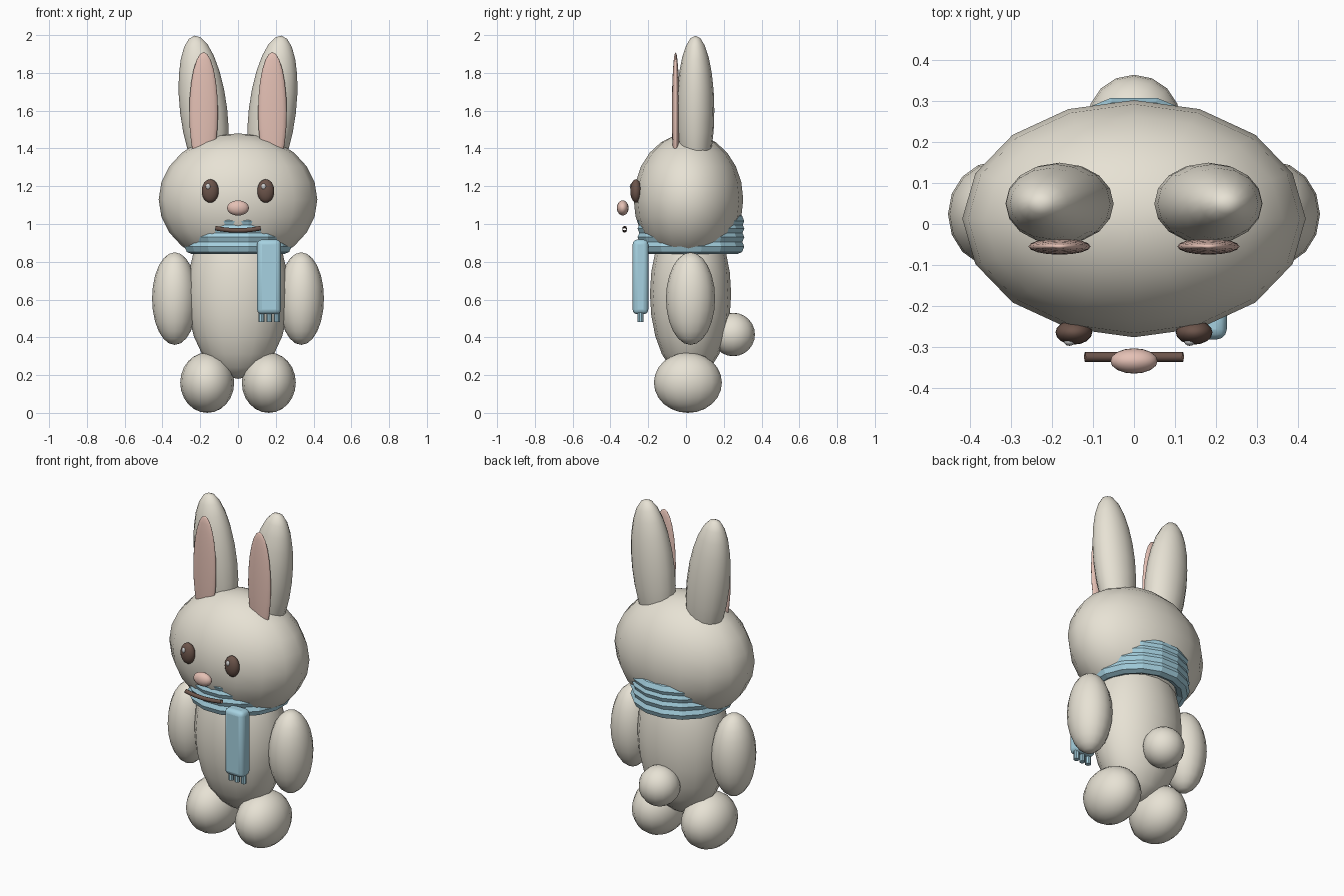
import bpy, math
from mathutils import Matrix

if "Cube" in bpy.data.objects:
    bpy.data.objects.remove(bpy.data.objects["Cube"])


def material(name, rgb):
    m = bpy.data.materials.new(name)
    m.diffuse_color = (*rgb, 1)
    m.use_nodes = True
    m.node_tree.nodes["Principled BSDF"].inputs["Base Color"].default_value = m.diffuse_color
    return m


CREAM = material("cream", (0.80, 0.76, 0.66))
PINK = material("pink", (0.78, 0.53, 0.46))
DARK = material("dark_brown", (0.15, 0.09, 0.07))
BLUE = material("blue", (0.38, 0.64, 0.75))
WHITE = material("white", (0.95, 0.95, 0.95))


def finish(name, mat, smooth=True):
    ob = bpy.context.object
    ob.name = name
    ob.data.materials.append(mat)
    if smooth:
        bpy.ops.object.shade_smooth()
    return ob


def ball(name, loc, radii, mat, tilt=0.0, seg=16, rings=12):
    bpy.ops.mesh.primitive_uv_sphere_add(segments=seg, ring_count=rings, radius=1)
    ob = finish(name, mat)
    ob.data.transform(Matrix.Diagonal((*radii, 1)))
    ob.location = loc
    ob.rotation_euler = (0, tilt, 0)
    return ob


# Body, head and tail
ball("body", (0, 0.024, 0.63), (0.27, 0.215, 0.45), CREAM)
ball("head", (0, 0.013, 1.13), (0.42, 0.29, 0.35), CREAM)
ball("tail", (0, 0.25, 0.415), (0.115, 0.115, 0.115), CREAM)

# Mirrored limbs, ears and eyes
for side, s in (("left", -1), ("right", 1)):
    ball(f"{side}_arm", (s * 0.335, 0.024, 0.605), (0.12, 0.13, 0.245), CREAM)
    ball(f"{side}_foot", (s * 0.163, 0.01, 0.16), (0.143, 0.18, 0.16), CREAM)
    ball(f"{side}_ear", (s * 0.182, 0.05, 1.60), (0.125, 0.10, 0.40), CREAM, s * 0.12)
    ball(f"{side}_inner_ear", (s * 0.182, -0.055, 1.59), (0.076, 0.02, 0.32), PINK)
    ball(f"{side}_eye", (s * 0.147, -0.265, 1.175), (0.045, 0.03, 0.062), DARK)
    ball(f"{side}_eye_glint", (s * 0.147 - 0.011, -0.288, 1.198),
         (0.013, 0.01, 0.016), WHITE, seg=12, rings=8)

# Nose
ball("nose", (0, -0.335, 1.085), (0.058, 0.031, 0.04), PINK)

# Mouth: thin open-ended tube with a slight smile
cu = bpy.data.curves.new("mouth", "CURVE")
cu.dimensions = "3D"
cu.bevel_depth = 0.012
cu.bevel_resolution = 2
sp = cu.splines.new("POLY")
sp.points.add(8)
for i, p in enumerate(sp.points):
    t = i / 4 - 1
    p.co = (0.12 * t, -0.325, 0.966 + 0.012 * t * t, 1)
mouth = bpy.data.objects.new("mouth", cu)
mouth.data.materials.append(DARK)
bpy.context.collection.objects.link(mouth)

# Scarf wraps
for i, z in enumerate((0.88, 0.93, 0.975, 1.015)):
    bpy.ops.mesh.primitive_torus_add(
        location=(0, 0.026, z), rotation=(0, 0, math.pi / 16),
        major_segments=16, minor_segments=8, major_radius=0.248, minor_radius=0.04)
    finish(f"scarf_wrap_{i + 1}", BLUE, smooth=False)

# Hanging scarf end with rounded edges
bpy.ops.mesh.primitive_cube_add(size=1)
end = finish("scarf_end", BLUE, smooth=False)
end.data.transform(Matrix.Diagonal((0.126, 0.083, 0.395, 1)))
end.location = (0.164, -0.241, 0.72)
bev = end.modifiers.new("rounding", "BEVEL")
bev.width = 0.025
bev.segments = 3
bpy.ops.object.shade_smooth_by_angle()

# Fringe
for i in range(3):
    bpy.ops.mesh.primitive_cylinder_add(vertices=10, radius=0.016, depth=0.07,
                                        location=(0.124 + 0.041 * i, -0.241, 0.515))
    finish(f"scarf_fringe_{i + 1}", BLUE, smooth=False)
    bpy.ops.object.shade_smooth_by_angle()
